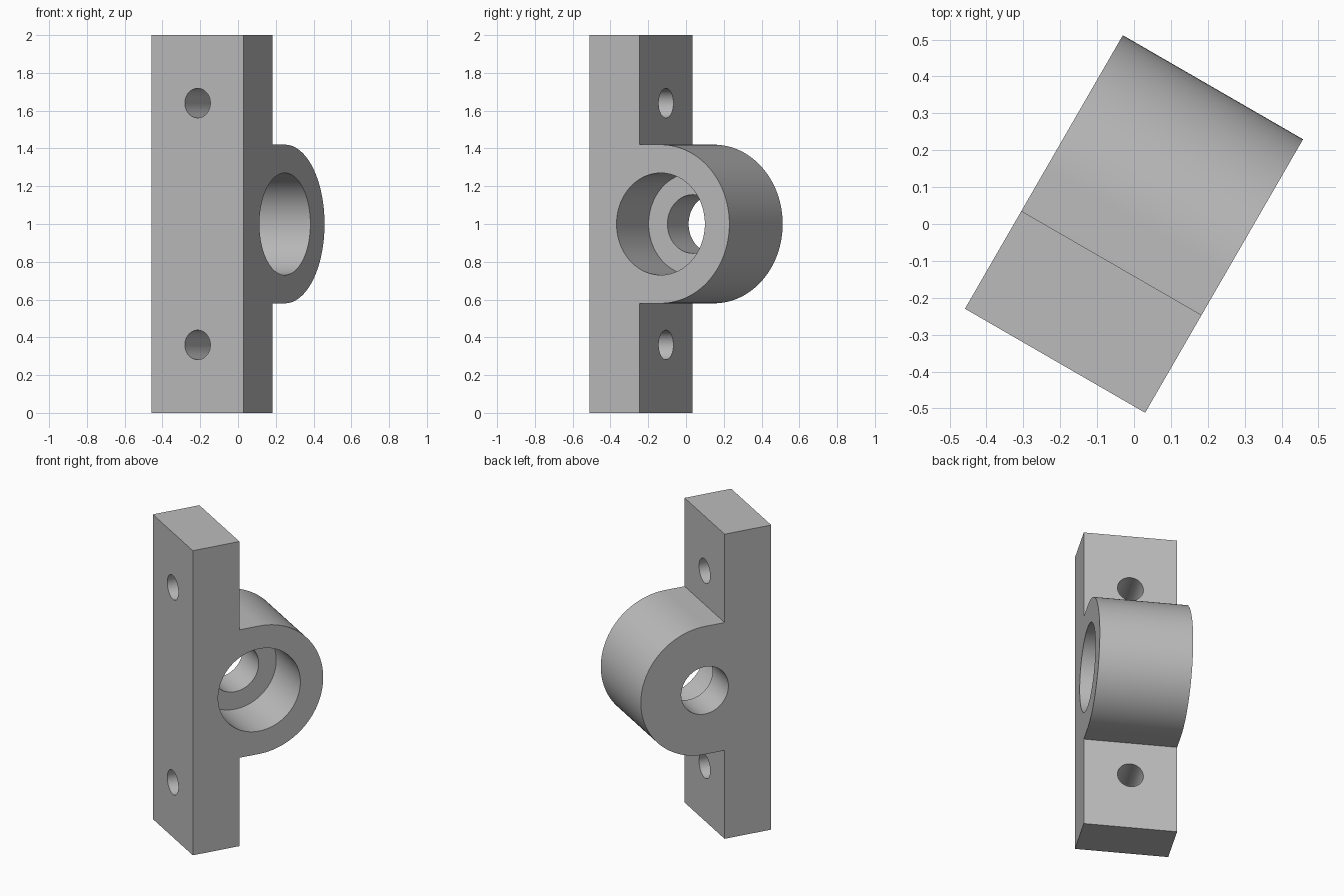
import bpy, bmesh, math
from mathutils import Matrix

cube = bpy.data.objects.get("Cube")
if cube:
    bpy.data.objects.remove(cube, do_unlink=True)

# Main dimensions: x = width, y = depth, z = height before turning
HALF_W, FRONT, PLATE_BACK = 0.282, -0.428, -0.122
BOSS_Y, BOSS_R, MID_Z, HEIGHT = 0.008, 0.42, 1.0, 2.0
BORE_R, BORE_DEPTH, SHAFT_R = 0.27, 0.34, 0.155
SCREW_R, SCREW_OFFSET = 0.078, 0.64
TURN = Matrix.Rotation(math.radians(-30), 4, "Z")

grey = bpy.data.materials.new("light grey")
grey.use_nodes = True
colour = (0.5, 0.5, 0.5, 1)
grey.diffuse_color = colour
grey.node_tree.nodes["Principled BSDF"].inputs["Base Color"].default_value = colour


def add_object(name, bm):
    bmesh.ops.recalc_face_normals(bm, faces=bm.faces)
    mesh = bpy.data.meshes.new(name)
    bm.to_mesh(mesh)
    bm.free()
    mesh.materials.append(grey)
    obj = bpy.data.objects.new(name, mesh)
    bpy.context.collection.objects.link(obj)
    return obj


def cylinder(name, radius, start, end, axis, centre):
    """Cutter running from start to end along the x or y axis."""
    bm = bmesh.new()
    bmesh.ops.create_cone(bm, cap_ends=True, segments=96, radius1=radius,
                          radius2=radius, depth=end - start)
    turn = Matrix.Rotation(math.pi / 2, 4, "Y" if axis == "x" else "X")
    middle = (start + end) / 2
    y, z = centre
    place = (middle, y, z) if axis == "x" else (0, middle, z)
    bmesh.ops.transform(bm, matrix=Matrix.Translation(place) @ turn, verts=bm.verts)
    cutter = add_object(name, bm)
    cutter.hide_render = True
    return cutter


# Plate and rounded boss as one extruded side profile
steps = 64
arc = [(BOSS_Y + BOSS_R * math.cos(a), MID_Z + BOSS_R * math.sin(a))
       for a in (math.pi * (i / steps - 0.5) for i in range(steps + 1))]
profile = [(FRONT, 0), (PLATE_BACK, 0), (PLATE_BACK, MID_Z - BOSS_R), *arc,
           (PLATE_BACK, MID_Z + BOSS_R), (PLATE_BACK, HEIGHT), (FRONT, HEIGHT)]
bm = bmesh.new()
face = bm.faces.new([bm.verts.new((-HALF_W, y, z)) for y, z in profile])
side = bmesh.ops.extrude_face_region(bm, geom=[face])["geom"]
bmesh.ops.translate(bm, vec=(2 * HALF_W, 0, 0),
                    verts=[v for v in side if isinstance(v, bmesh.types.BMVert)])
body = add_object("bearing_bracket", bm)

# Counterbore, shaft hole and two screw holes
centre = (BOSS_Y, MID_Z)
cutters = [
    cylinder("counterbore_cutter", BORE_R, HALF_W - BORE_DEPTH, HALF_W + 0.1, "x", centre),
    cylinder("shaft_hole_cutter", SHAFT_R, -HALF_W - 0.1, HALF_W + 0.1, "x", centre),
]
for label, sign in (("lower", -1), ("upper", 1)):
    cutters.append(cylinder(label + "_screw_cutter", SCREW_R, FRONT - 0.1,
                            PLATE_BACK + 0.1, "y", (0, MID_Z + sign * SCREW_OFFSET)))

bpy.context.view_layer.objects.active = body
for cutter in cutters:
    mod = body.modifiers.new(cutter.name, "BOOLEAN")
    mod.operation = "DIFFERENCE"
    mod.solver = "EXACT"
    mod.object = cutter
    bpy.ops.object.modifier_apply(modifier=mod.name)
    bpy.data.objects.remove(cutter, do_unlink=True)

# Turn the bracket and smooth its round surfaces
body.data.transform(TURN)
bpy.ops.object.select_all(action="DESELECT")
body.select_set(True)
bpy.ops.object.shade_smooth_by_angle(angle=math.radians(30))
